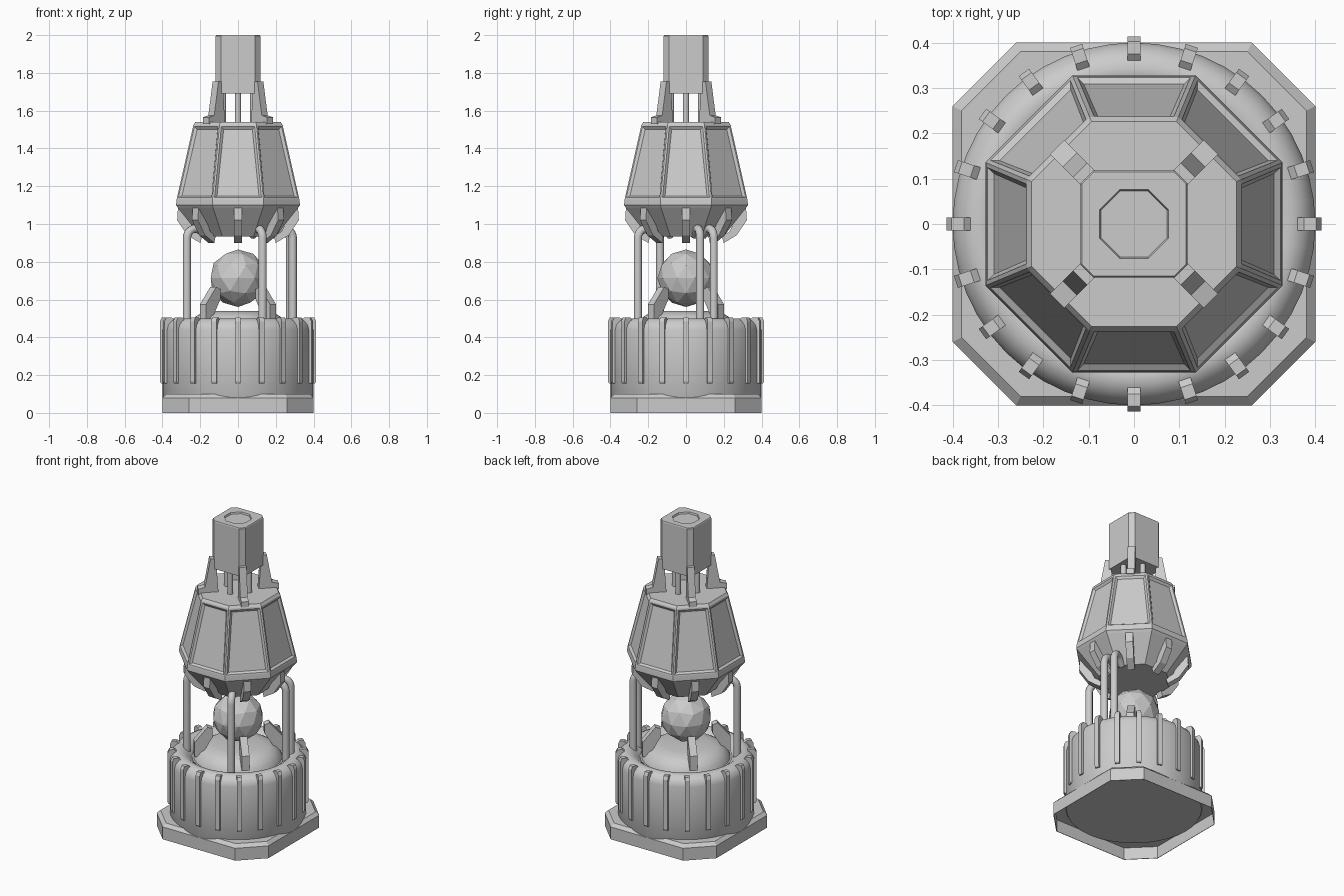
import bpy, bmesh, math
from mathutils import Vector

if "Cube" in bpy.data.objects:
    bpy.data.objects.remove(bpy.data.objects["Cube"])

DIAG = [45, 135, 225, 315]


def finish(name, bm, smooth=False):
    bmesh.ops.recalc_face_normals(bm, faces=bm.faces)
    me = bpy.data.meshes.new(name)
    bm.to_mesh(me)
    bm.free()
    ob = bpy.data.objects.new(name, me)
    bpy.context.collection.objects.link(ob)
    if smooth:
        bpy.ops.object.select_all(action='DESELECT')
        ob.select_set(True)
        bpy.context.view_layer.objects.active = ob
        bpy.ops.object.shade_smooth_by_angle(angle=math.radians(35))
    return ob


def octagon(a, k=None):
    """Square of half size a with corners cut at k (regular octagon by default)."""
    k = a * math.tan(math.pi / 8) if k is None else k
    return [(a, -k), (a, k), (k, a), (-k, a), (-a, k), (-a, -k), (-k, -a), (k, -a)]


def circle(r, n=48):
    return [(r * math.cos(2 * math.pi * i / n), r * math.sin(2 * math.pi * i / n)) for i in range(n)]


def loft(rings):
    """Skin a stack of (outline, z) rings and close both ends."""
    bm = bmesh.new()
    vs = [[bm.verts.new((x, y, z)) for x, y in pts] for pts, z in rings]
    n = len(vs[0])
    bands = [[bm.faces.new((a[i], a[(i + 1) % n], b[(i + 1) % n], b[i])) for i in range(n)]
             for a, b in zip(vs, vs[1:])]
    bm.faces.new(vs[0])
    bm.faces.new(vs[-1])
    return bm, bands


def radial_plates(name, profile, width, angles):
    """Extrude an (r, z) profile to a thin plate, repeated around the axis."""
    bm = bmesh.new()
    for deg in angles:
        c, s = math.cos(math.radians(deg)), math.sin(math.radians(deg))
        sides = [[bm.verts.new((r * c - t * s, r * s + t * c, z)) for r, z in profile]
                 for t in (-width / 2, width / 2)]
        n = len(profile)
        for i in range(n):
            j = (i + 1) % n
            bm.faces.new((sides[0][i], sides[0][j], sides[1][j], sides[1][i]))
        bm.faces.new(sides[0])
        bm.faces.new(sides[1])
    return finish(name, bm)


def tube(name, pts, radius):
    cu = bpy.data.curves.new(name, 'CURVE')
    cu.dimensions = '3D'
    cu.bevel_depth = radius
    cu.bevel_resolution = 3
    cu.use_fill_caps = True
    sp = cu.splines.new('POLY')
    sp.points.add(len(pts) - 1)
    for p, co in zip(sp.points, pts):
        p.co = (*co, 1)
    sp.use_smooth = True
    ob = bpy.data.objects.new(name, cu)
    bpy.context.collection.objects.link(ob)


# base plate with a thin wall and a hollow underside
bm, _ = loft([(octagon(.397, .258), .078), (octagon(.397, .258), 0), (octagon(.4, .26), 0),
              (octagon(.4, .26), .08), (octagon(.38, .25), .1)])
finish("base_plate", bm)

# drum with rounded shoulder, shallow trough and central dome
drum = [(.396, .068), (.4, .075), (.4, .44), (.393, .465), (.375, .487), (.35, .5), (.32, .497),
        (.29, .475), (.27, .455), (.26, .455), (.25, .48), (.225, .51), (.19, .53), (.13, .54)]
bm, _ = loft([(circle(r), z) for r, z in drum])
finish("drum", bm, True)

# fins around the drum
radial_plates("drum_fins", [(.385, .155), (.408, .155), (.413, .165), (.413, .485), (.403, .506),
                            (.375, .506), (.355, .49), (.385, .45)], .028,
              [i * 18 for i in range(20)])

# braces holding the ball
radial_plates("ball_braces", [(.228, .48), (.262, .48), (.262, .575), (.185, .667), (.155, .655),
                              (.155, .6)], .045, DIAG)

# faceted ball
bm = bmesh.new()
bmesh.ops.create_icosphere(bm, subdivisions=2, radius=.152)
bmesh.ops.translate(bm, verts=bm.verts, vec=(0, 0, .713))
finish("ball", bm)

# octagonal head with recessed side panels
bm, bands = loft([(octagon(.2), .935), (octagon(.318), 1.085), (octagon(.328), 1.1),
                  (octagon(.325), 1.13), (octagon(.236), 1.525), (octagon(.226), 1.54)])
bmesh.ops.recalc_face_normals(bm, faces=bm.faces)
bmesh.ops.inset_individual(bm, faces=bands[3], thickness=.014, depth=0)
bmesh.ops.inset_individual(bm, faces=bands[3], thickness=.018, depth=-.012)
finish("head", bm)

# ribs hugging the lower cup of the head
radial_plates("cup_ribs", [(.29, 1.085), (.318, 1.085), (.322, 1.02), (.268, .94), (.2, .9),
                           (.19, .935), (.23, .96)], .044, [i * 45 for i in range(8)])

# bent pipes between drum and head
for i, (x, y) in enumerate([(-.27, -.137), (.13, -.255), (.29, .075), (.275, .147)]):
    d = Vector((x, y, 0)).normalized()
    r = math.hypot(x, y)
    path = [(r, .45)] + [(r - .05 + .05 * math.cos(math.radians(a)),
                          .925 + .05 * math.sin(math.radians(a))) for a in range(0, 121, 15)]
    path.append((r - .12, .94))
    tube(f"pipe_{i + 1}", [d * q + Vector((0, 0, z)) for q, z in path], .022)

# neck brackets and rods
radial_plates("neck_brackets", [(.12, 1.53), (.24, 1.53), (.24, 1.565), (.2, 1.575), (.168, 1.755),
                                (.14, 1.755), (.13, 1.68)], .044, DIAG)
for i in range(4):
    a = i * math.pi / 2
    x, y = .08 * math.cos(a), .08 * math.sin(a)
    tube(f"neck_rod_{i + 1}", [(x, y, 1.53), (x, y, 1.7)], .017)

# top block with a shallow octagonal recess
bm, _ = loft([(octagon(.118, .09), 1.69), (octagon(.118, .09), 1.995), (octagon(.115, .088), 2.0),
              (octagon(.076), 2.0), (octagon(.073), 1.99)])
finish("top_block", bm)
